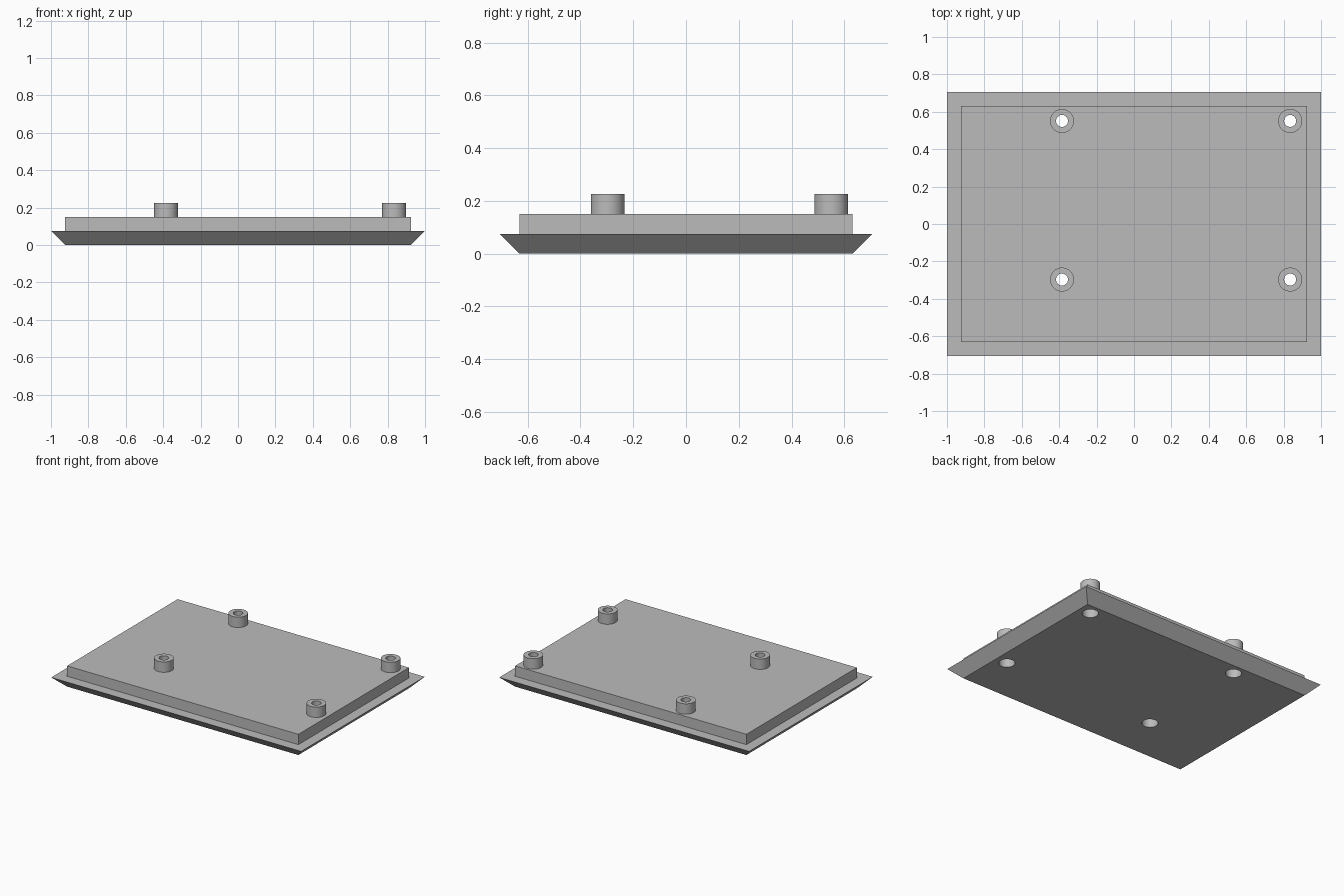
import bpy
import bmesh
from math import cos, sin, tau, radians

if "Cube" in bpy.data.objects:
    bpy.data.objects.remove(bpy.data.objects["Cube"], do_unlink=True)

SEG = 48
HALF_X, HALF_Y = 1.0, 0.706
INSET = 0.075
STEP = 0.075          # height of each of the three layers
BOSS_R, BORE_R, RECESS_R = 0.064, 0.032, 0.053
SPOTS = [(x, y) for x in (-0.385, 0.835) for y in (-0.297, 0.551)]

grey = bpy.data.materials.new("plain grey")
grey.use_nodes = True
colour = (0.5, 0.5, 0.5, 1)
grey.diffuse_color = colour
grey.node_tree.nodes["Principled BSDF"].inputs["Base Color"].default_value = colour


def make_object(name, bm):
    bmesh.ops.recalc_face_normals(bm, faces=bm.faces)
    mesh = bpy.data.meshes.new(name)
    bm.to_mesh(mesh)
    bm.free()
    mesh.materials.append(grey)
    obj = bpy.data.objects.new(name, mesh)
    bpy.context.collection.objects.link(obj)
    return obj


def bridge(bm, a, b):
    for i in range(len(a)):
        j = (i + 1) % len(a)
        bm.faces.new((a[i], a[j], b[j], b[i]))


def select_only(obj):
    bpy.ops.object.select_all(action="DESELECT")
    obj.select_set(True)
    bpy.context.view_layer.objects.active = obj


# Base plate: flared lower layer, flat ledge, raised upper layer
bm = bmesh.new()
rings = []
for inset, z in ((INSET, 0), (0, STEP), (INSET, STEP), (INSET, 2 * STEP)):
    hx, hy = HALF_X - inset, HALF_Y - inset
    corners = ((-hx, -hy), (hx, -hy), (hx, hy), (-hx, hy))
    rings.append([bm.verts.new((x, y, z)) for x, y in corners])
for lower, upper in zip(rings, rings[1:]):
    bridge(bm, lower, upper)
bm.faces.new(rings[0])
bm.faces.new(rings[-1])
plate = make_object("base_plate", bm)

# Screw recesses cut from below, under each boss
bm = bmesh.new()
for x, y in SPOTS:
    made = bmesh.ops.create_cone(bm, cap_ends=True, segments=SEG, radius1=RECESS_R,
                                 radius2=RECESS_R, depth=0.4)
    bmesh.ops.translate(bm, verts=made["verts"], vec=(x, y, STEP))
cutter = make_object("recess_cutter", bm)
cutter.hide_render = True
cut = plate.modifiers.new("recesses", "BOOLEAN")
cut.operation = "DIFFERENCE"
cut.solver = "EXACT"
cut.object = cutter
select_only(plate)
bpy.ops.object.modifier_apply(modifier=cut.name)
bpy.data.objects.remove(cutter, do_unlink=True)
bpy.ops.object.shade_smooth_by_angle(angle=radians(30))

# Tubular bosses with a narrow bore
for number, (x, y) in enumerate(SPOTS, 1):
    bm = bmesh.new()
    loops = []
    for r, z in ((BORE_R, 2), (BOSS_R, 2), (BOSS_R, 3), (BORE_R, 3)):
        loops.append([bm.verts.new((r * cos(tau * i / SEG), r * sin(tau * i / SEG), z * STEP))
                      for i in range(SEG)])
    for a, b in zip(loops, loops[1:] + loops[:1]):
        bridge(bm, a, b)
    boss = make_object(f"screw_boss_{number}", bm)
    boss.location = (x, y, 0)
    select_only(boss)
    bpy.ops.object.shade_smooth_by_angle(angle=radians(30))
